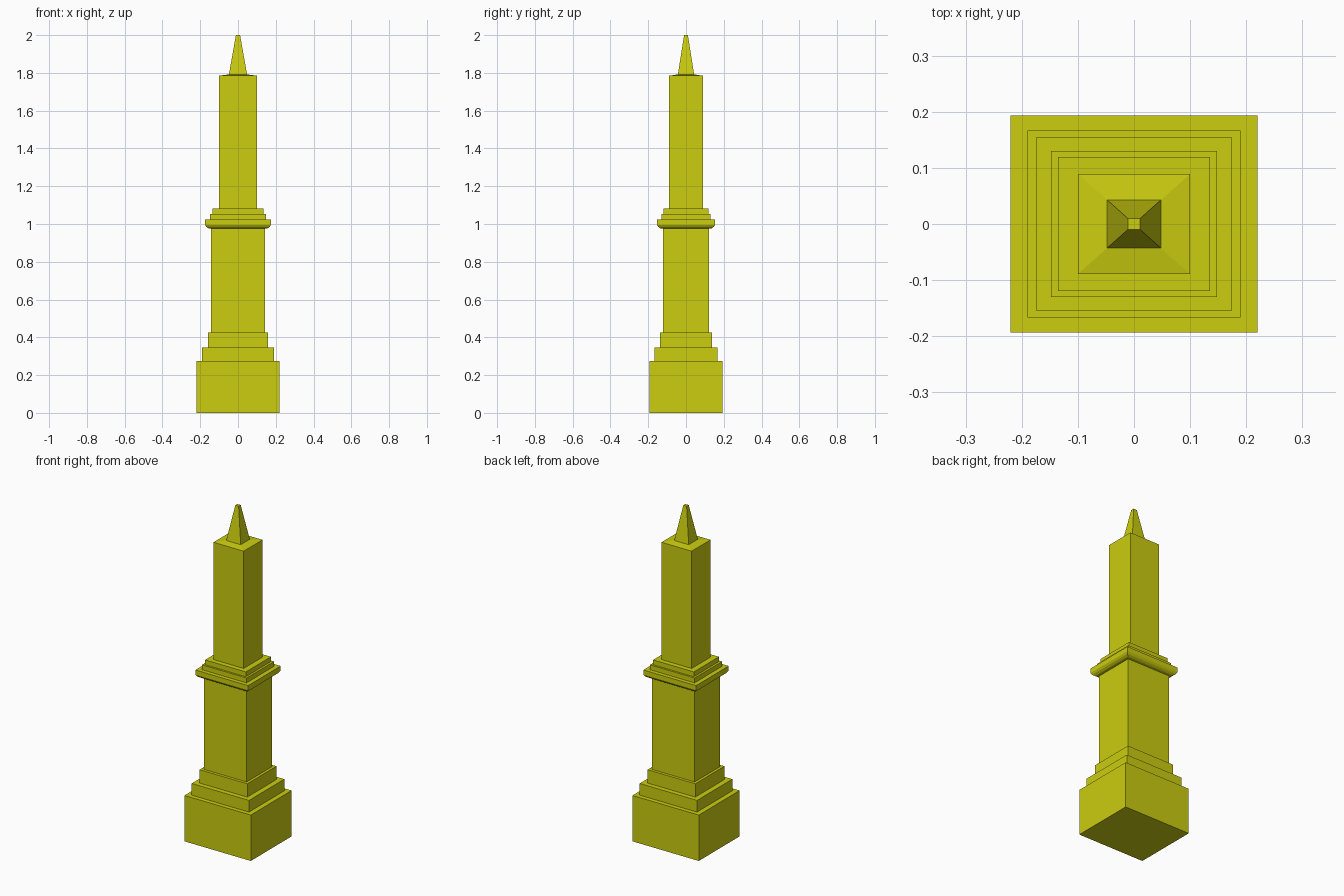
import bpy, bmesh

if "Cube" in bpy.data.objects:
    bpy.data.objects.remove(bpy.data.objects["Cube"])

stone = bpy.data.materials.new("yellow_stone")
stone.diffuse_color = (0.60, 0.61, 0.005, 1)
stone.use_nodes = True
stone.node_tree.nodes["Principled BSDF"].inputs["Base Color"].default_value = stone.diffuse_color


def loft(name, rings):
    """Closed rectangular loft; each ring is (half width x, half depth y, z)."""
    bm = bmesh.new()
    loops = [[bm.verts.new((sx * hx, sy * hy, z))
              for sx, sy in ((-1, -1), (1, -1), (1, 1), (-1, 1))]
             for hx, hy, z in rings]
    bm.faces.new(loops[0][::-1])
    bm.faces.new(loops[-1])
    for low, high in zip(loops, loops[1:]):
        for i in range(4):
            j = (i + 1) % 4
            bm.faces.new((low[i], low[j], high[j], high[i]))
    mesh = bpy.data.meshes.new(name)
    bm.to_mesh(mesh)
    bm.free()
    mesh.materials.append(stone)
    obj = bpy.data.objects.new(name, mesh)
    bpy.context.collection.objects.link(obj)
    return obj


def block(name, hx, hy, z0, z1):
    return loft(name, [(hx, hy, z0), (hx, hy, z1)])


# Stepped base
block("base_plinth", 0.22, 0.193, 0, 0.275)
block("base_step_lower", 0.19, 0.167, 0.275, 0.345)
block("base_step_upper", 0.158, 0.138, 0.345, 0.425)

# Lower shaft flaring out into the cornice
loft("lower_shaft_and_cornice", [
    (0.142, 0.121, 0.425), (0.142, 0.121, 0.975), (0.156, 0.136, 0.977),
    (0.168, 0.147, 0.985), (0.175, 0.154, 0.996), (0.175, 0.154, 1.024)])

# Steps above the cornice
block("cornice_step_lower", 0.148, 0.13, 1.024, 1.053)
block("cornice_step_upper", 0.135, 0.119, 1.053, 1.082)

# Upper shaft with its slightly sloped top, and the spire
loft("upper_shaft", [(0.1, 0.089, 1.082), (0.1, 0.089, 1.785), (0.048, 0.043, 1.792)])
loft("spire", [(0.048, 0.043, 1.792), (0.011, 0.01, 2.0)])
